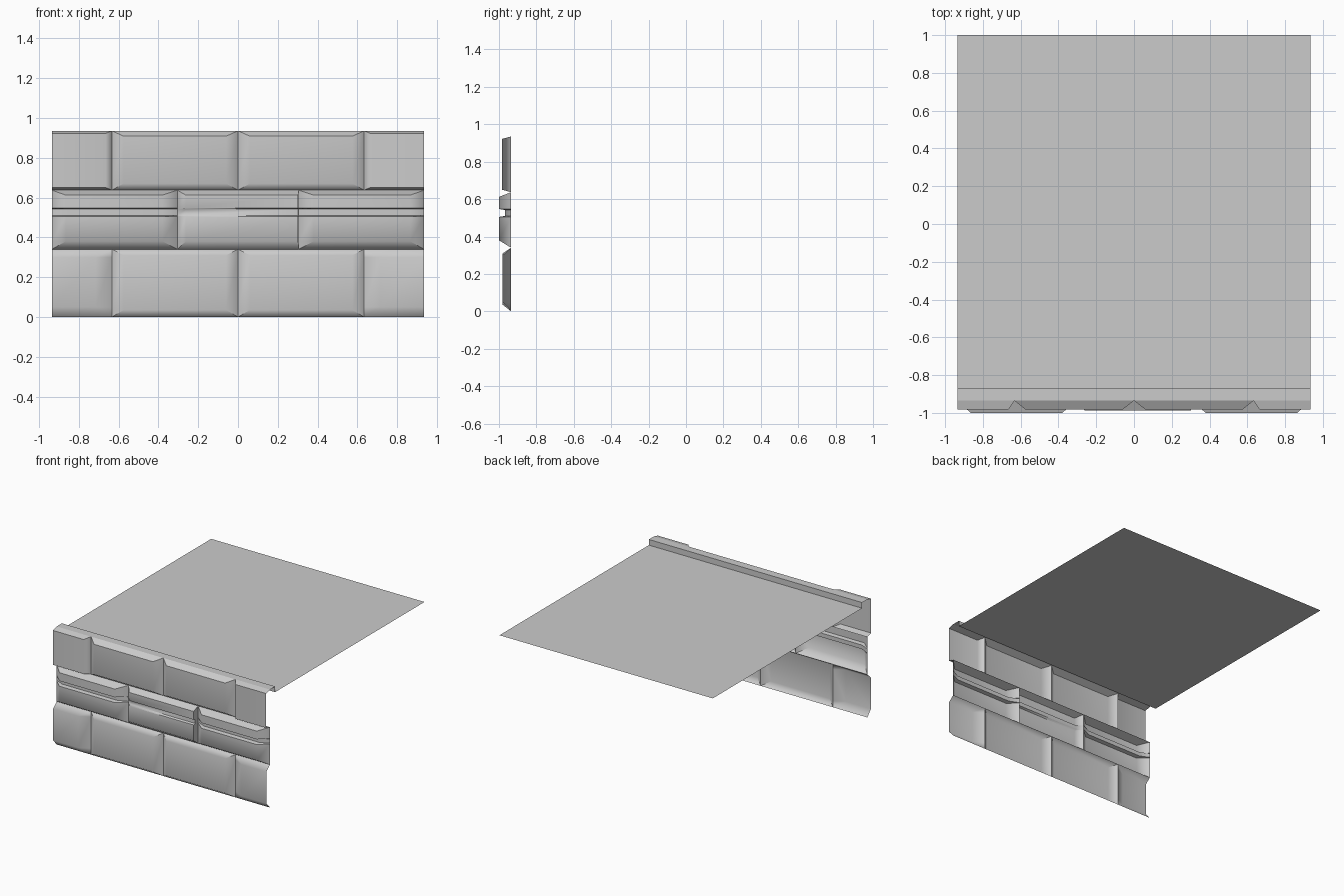
import bpy, bmesh, math

if "Cube" in bpy.data.objects:
    bpy.data.objects.remove(bpy.data.objects["Cube"])

W = 0.935       # half width of the wall
BASE = -0.935   # y of the mortar joints


def make(name, rows):
    """Loft a sheet through rows of points, merging coincident points."""
    bm = bmesh.new()
    vs = [[bm.verts.new(p) for p in row] for row in rows]
    for a, b in zip(vs, vs[1:]):
        for i in range(len(a) - 1):
            bm.faces.new((a[i], a[i + 1], b[i + 1], b[i]))
    bmesh.ops.remove_doubles(bm, verts=bm.verts[:], dist=0.0005)
    me = bpy.data.meshes.new(name)
    bm.to_mesh(me)
    bm.free()
    ob = bpy.data.objects.new(name, me)
    bpy.context.collection.objects.link(ob)
    return ob


def brick(name, x, profile):
    """x: outer left, panel left, panel right, outer right.
    profile: (z, depth) upward; first and last rows lie on the mortar joint."""
    fx = [0 if x[1] != x[0] else 1, 1, 1, 0 if x[2] != x[3] else 1]
    rows = []
    for j, (z, d) in enumerate(profile):
        if j in (0, len(profile) - 1):
            rows.append([(a, BASE, z) for a in (x[0], x[0], x[3], x[3])])
        else:
            rows.append([(a, BASE - f * d, z) for a, f in zip(x, fx)])
    ob = make(name, rows)
    bpy.ops.object.select_all(action='DESELECT')
    ob.select_set(True)
    bpy.context.view_layer.objects.active = ob
    bpy.ops.object.shade_smooth_by_angle(angle=math.radians(60))
    mod = ob.modifiers.new("flat_panels", 'WEIGHTED_NORMAL')
    mod.keep_sharp = True


def flip(x):
    return [-a for a in reversed(x)]


# Row profiles, bottom to top
bottom = [(0, 0), (0.035, 0.045), (0.31, 0.045), (0.34, 0)]
bottom_end = [(0, 0), (0.05, 0.045), (0.30, 0.045), (0.34, 0)]
top = [(0.637, 0), (0.67, 0.047), (0.908, 0.047), (W, 0)]
top_end = [(0.637, 0), (0.65, 0.048), (0.922, 0.048), (W, 0)]


def grooved(d):
    # Middle course with a horizontal channel cut along it
    return [(0.34, 0), (0.38, d), (0.505, d), (0.51, 0.033),
            (0.542, 0.033), (0.547, d), (0.612, d), (0.637, 0)]


# Bricks, mirrored left and right
inner = [0, 0.06, 0.575, 0.633]
for side, f in (("right", list), ("left", flip)):
    brick("bottom_brick_" + side, f(inner), bottom)
    brick("bottom_end_brick_" + side, f([0.633, 0.715, W, W]), bottom_end)
    brick("top_brick_" + side, f(inner), top)
    brick("top_end_brick_" + side, f([0.633, 0.665, W, W]), top_end)
    brick("middle_end_brick_" + side, f([0.305, 0.38, 0.865, W]), grooved(0.065))
brick("middle_brick", [-0.305, -0.262, 0.302, 0.305], grooved(0.052))

# Coping strip with its rear drop, and the flat roof deck behind it
make("wall_coping", [[(-W, y, z), (W, y, z)]
                     for y, z in ((BASE, W), (-0.87, W), (-0.87, 0.89))])
make("roof_deck", [[(-W, y, 0.89), (W, y, 0.89)] for y in (-0.87, 1.0)])
